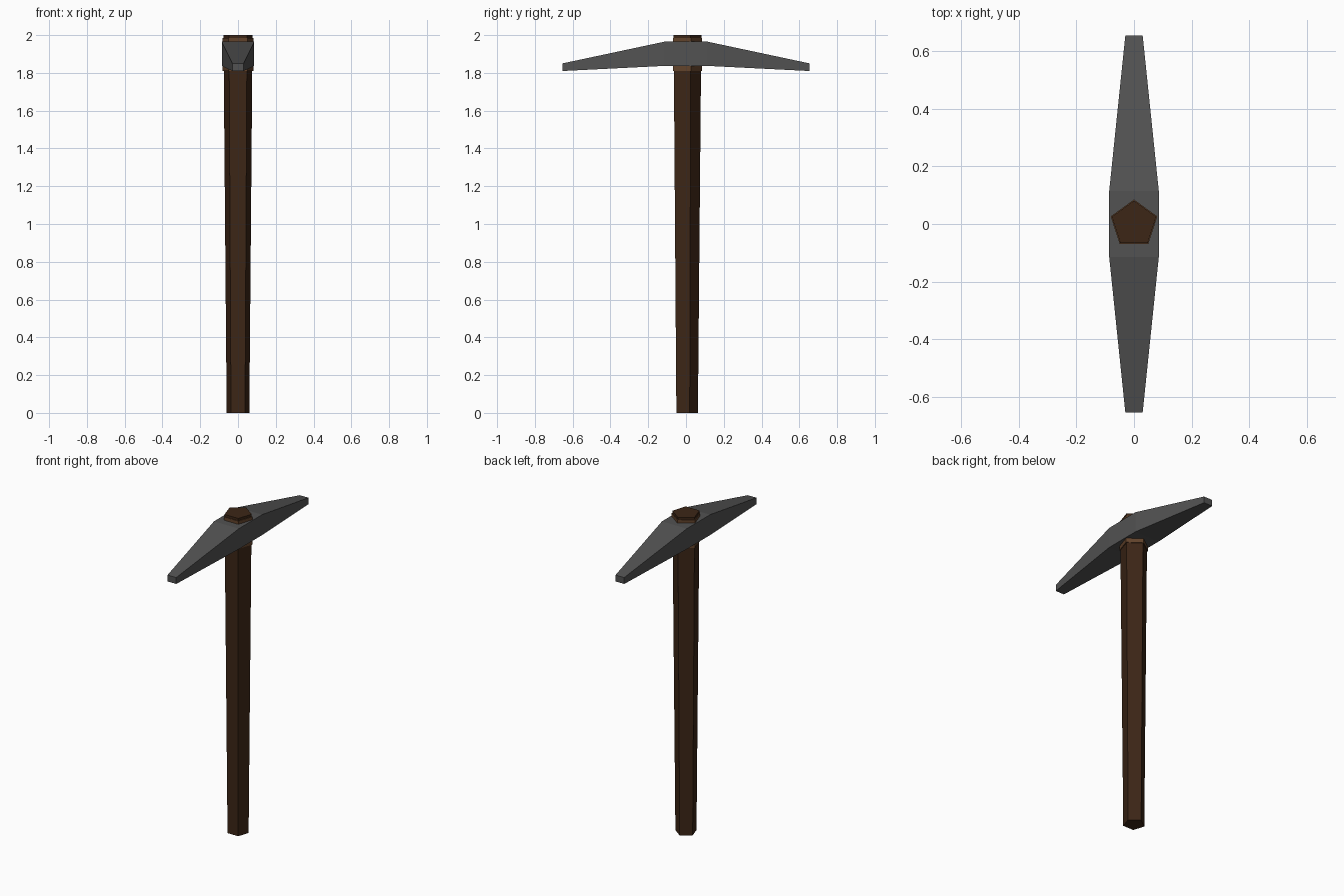
import bpy, bmesh, math

if "Cube" in bpy.data.objects:
    bpy.data.objects.remove(bpy.data.objects["Cube"])


def material(name, rgb):
    m = bpy.data.materials.new(name)
    m.diffuse_color = (*rgb, 1)
    m.use_nodes = True
    m.node_tree.nodes["Principled BSDF"].inputs["Base Color"].default_value = m.diffuse_color
    return m


def pentagon(r, z):
    # one corner points to +y
    a = [math.pi / 2 + i * math.tau / 5 for i in range(5)]
    return [(r * math.cos(t), r * math.sin(t), z) for t in a]


def section(y, half_width, low, high):
    return [(-half_width, y, low), (half_width, y, low),
            (half_width, y, high), (-half_width, y, high)]


def loft(name, rings, mat):
    bm = bmesh.new()
    loops = [[bm.verts.new(p) for p in ring] for ring in rings]
    n = len(loops[0])
    for a, b in zip(loops, loops[1:]):
        for i in range(n):
            j = (i + 1) % n
            bm.faces.new((a[i], a[j], b[j], b[i]))
    bm.faces.new(loops[0])
    bm.faces.new(loops[-1])
    bmesh.ops.recalc_face_normals(bm, faces=bm.faces)
    me = bpy.data.meshes.new(name)
    bm.to_mesh(me)
    bm.free()
    me.materials.append(mat)
    ob = bpy.data.objects.new(name, me)
    bpy.context.collection.objects.link(ob)
    return ob


dark_wood = material("dark_wood", (0.045, 0.019, 0.008))
light_wood = material("light_wood", (0.12, 0.055, 0.024))
iron = material("iron", (0.085, 0.085, 0.085))

# Tapered five-sided handle running up through the head
loft("handle", [pentagon(0.063, 0), pentagon(0.081, 2.0)], dark_wood)

# Sleeve around the handle inside the head
loft("sleeve", [pentagon(0.085, 1.81), pentagon(0.085, 1.985)], light_wood)

# Double-ended head, drooping toward blunt tips
tip, middle = (0.03, 1.81, 1.85), (0.086, 1.837, 1.965)
loft("pick_head", [section(-0.655, *tip), section(-0.115, *middle),
                   section(0.115, *middle), section(0.655, *tip)], iron)
